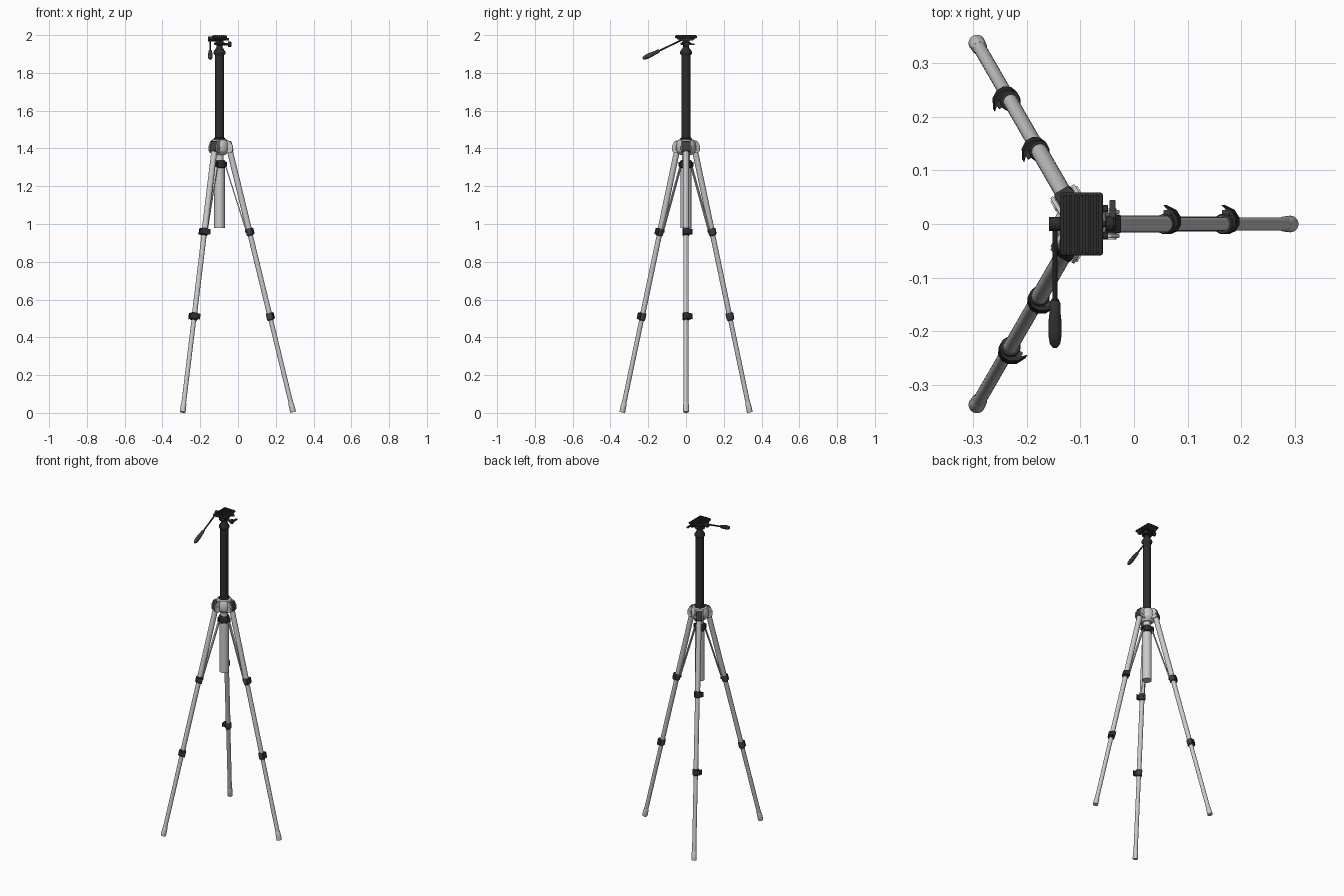
import bpy, bmesh, math
from mathutils import Matrix, Vector

if "Cube" in bpy.data.objects:
    bpy.data.objects.remove(bpy.data.objects["Cube"])

AX = Matrix.Translation((-0.098, 0, 0))   # tripod axis


def material(name, c):
    m = bpy.data.materials.new(name)
    m.diffuse_color = (c, c, c, 1)
    m.use_nodes = True
    m.node_tree.nodes["Principled BSDF"].inputs["Base Color"].default_value = m.diffuse_color
    return m


BLACK = material("black_plastic", 0.025)
DARK = material("dark_plastic", 0.05)


def finish(name, bm, M, mat, bevel=0):
    bmesh.ops.recalc_face_normals(bm, faces=bm.faces)
    me = bpy.data.meshes.new(name)
    bm.to_mesh(me)
    bm.free()
    ob = bpy.data.objects.new(name, me)
    bpy.context.collection.objects.link(ob)
    ob.matrix_world = M
    if mat:
        me.materials.append(mat)
    if bevel:
        b = ob.modifiers.new("bevel", 'BEVEL')
        b.width, b.segments = bevel, 2
    bpy.ops.object.select_all(action='DESELECT')
    ob.select_set(True)
    bpy.context.view_layer.objects.active = ob
    bpy.ops.object.shade_smooth_by_angle(angle=math.radians(35))
    return ob


def lathe(name, profile, M, mat=None, n=24):
    """Closed solid of revolution around local z; profile is (radius, z)."""
    bm = bmesh.new()
    rings = [[bm.verts.new((r * math.cos(2 * math.pi * i / n), r * math.sin(2 * math.pi * i / n), z))
              for i in range(n)] for r, z in profile]
    for a, b in zip(rings, rings[1:]):
        for i in range(n):
            bm.faces.new((a[i], a[(i + 1) % n], b[(i + 1) % n], b[i]))
    bm.faces.new(rings[0])
    bm.faces.new(rings[-1])
    return finish(name, bm, M, mat)


def prism(name, pts, h, M, mat=None, bevel=0):
    """Polygon in local xy, extruded +-h/2 along local z."""
    bm = bmesh.new()
    f = bm.faces.new([bm.verts.new((x, y, -h / 2)) for x, y in pts])
    r = bmesh.ops.extrude_face_region(bm, geom=[f])
    bmesh.ops.translate(bm, vec=(0, 0, h), verts=[v for v in r['geom'] if isinstance(v, bmesh.types.BMVert)])
    return finish(name, bm, M, mat, bevel)


def box(name, size, M, mat=None, bevel=0):
    x, y, z = (s / 2 for s in size)
    return prism(name, [(-x, -y), (x, -y), (x, y), (-x, y)], z * 2, M, mat, bevel)


def tube(name, r, z0, z1, M, mat=None, n=24):
    return lathe(name, [(r, z0), (r, z1)], M, mat, n)


def along(p, d):
    return AX @ Matrix.Translation(p) @ Vector(d).to_track_quat('Z', 'Y').to_matrix().to_4x4()


# centre column
tube("upper_column", 0.024, 1.44, 1.90, AX, BLACK)
tube("lower_column", 0.028, 0.98, 1.31, AX)
tube("column_neck", 0.022, 1.30, 1.40, AX)
lathe("brace_collar", [(0.027, 1.295), (0.032, 1.30), (0.032, 1.33), (0.026, 1.34)], AX, BLACK)

# hub
lathe("hub", [(0.030, 1.365), (0.046, 1.38), (0.050, 1.39), (0.050, 1.43),
              (0.042, 1.445), (0.028, 1.45)], AX)
lathe("hub_ring", [(0.032, 1.44), (0.032, 1.452), (0.026, 1.458)], AX, BLACK)

# three legs
SLOPE = 0.242
LUG = [(0.02, 1.375), (0.058, 1.375), (0.071, 1.388), (0.071, 1.415), (0.055, 1.44), (0.02, 1.445)]
HOOK = [(0, -0.019), (0.016, -0.014), (0.024, -0.002), (0.024, 0.012), (0.015, 0.026), (-0.003, 0.035),
        (0.009, 0.022), (0.015, 0.011), (0.014, 0), (0.008, -0.01)]
for k in range(3):
    R = AX @ Matrix.Rotation(k * 2 * math.pi / 3, 4, 'Z')
    L = R @ Matrix.Translation((0.39, 0, 0.0037)) @ Matrix.Rotation(-math.atan(SLOPE), 4, 'Y')
    p = f"leg_{k + 1}_"
    lathe(p + "foot", [(0.0145, 0), (0.0155, 0.004), (0.0145, 0.045), (0.0125, 0.052)], L)
    tube(p + "lower_tube", 0.0122, 0.04, 0.53, L)
    tube(p + "middle_tube", 0.0136, 0.52, 0.99, L)
    tube(p + "upper_tube", 0.0155, 0.98, 1.43, L)
    # clamps with curled levers
    for t, n in ((0.521, "lower"), (0.982, "upper")):
        lathe(p + n + "_clamp", [(0.016, t - 0.02), (0.019, t - 0.016), (0.019, t + 0.016),
                                 (0.017, t + 0.02)], L, DARK)
        C = L @ Matrix.Translation((0, 0, t))
        prism(p + n + "_lever", HOOK, 0.03, C, BLACK)
        box(p + n + "_clamp_ear", (0.014, 0.012, 0.03), C @ Matrix.Translation((0.004, 0.02, 0)), DARK, 0.002)
    # leg top knuckle, lugs and hinge bolt
    box(p + "knuckle", (0.034, 0.036, 0.056), L @ Matrix.Translation((0.002, 0, 1.446)), DARK, 0.005)
    side = R @ Matrix.Rotation(math.pi / 2, 4, 'X')
    for s in (-1, 1):
        prism(p + "lug", LUG, 0.007, side @ Matrix.Translation((0, 0, s * 0.0225)), None, 0.002)
    tube(p + "hinge_bolt", 0.011, -0.029, 0.029, side @ Matrix.Translation((0.054, 1.403, 0)), None, 16)
    # brace strut
    a, b = Vector((0.030, 0, 1.315)), Vector((0.141, 0, 0.965))
    d = a - b
    B = R @ Matrix.Translation((a + b) / 2) @ Matrix.Rotation(math.atan2(d.x, d.z), 4, 'Y')
    box(p + "brace", (0.006, 0.016, d.length), B)
    box(p + "brace_pivot", (0.018, 0.018, 0.026), R @ Matrix.Translation((0.032, 0, 1.316)), BLACK, 0.003)
    box(p + "brace_foot", (0.018, 0.016, 0.022), R @ Matrix.Translation((0.144, 0, 0.965)), DARK, 0.002)

# pan head
lathe("head_base", [(0.024, 1.892), (0.031, 1.902), (0.031, 1.912), (0.015, 1.938), (0.015, 1.946),
                    (0.030, 1.950), (0.030, 1.958), (0.016, 1.964), (0.016, 1.978)], AX, BLACK)
box("tilt_block", (0.044, 0.036, 0.026), AX @ Matrix.Translation((0, 0, 1.969)), BLACK, 0.004)
prism("plate_cradle", [(-0.036, 1.972), (0.036, 1.972), (0.054, 1.986), (-0.054, 1.986)], 0.070,
      AX @ Matrix(((0, 0, 1, 0), (1, 0, 0, 0), (0, 1, 0, 0), (0, 0, 0, 1))), BLACK)
box("camera_plate", (0.080, 0.117, 0.012), AX @ Matrix.Translation((0, 0, 1.991)), BLACK, 0.004)
for i in range(7):
    box("plate_rib", (0.006, 0.108, 0.004), AX @ Matrix.Translation((-0.03 + i * 0.01, 0, 1.998)), BLACK)

# side knobs
X = (1, 0, 0)
lathe("pan_knob", [(0.006, 0.015), (0.006, 0.045), (0.014, 0.046), (0.014, 0.060), (0.011, 0.064)],
      along((0, 0, 1.952), X), BLACK, 12)
box("knob_lever", (0.012, 0.045, 0.009), AX @ Matrix.Translation((0.058, 0.022, 1.952)), DARK, 0.002)
for y in (-0.022, 0.028):
    tube("plate_knob", 0.007, 0.03, 0.05, along((0, y, 1.978), X), BLACK, 12)

# pan handle
tube("handle_boss", 0.013, -0.060, -0.015, along((0, 0, 1.980), X), BLACK)
H = along((-0.049, 0, 1.985), (0, -1, -0.48))
tube("handle_rod", 0.0045, 0, 0.18, H, BLACK, 12)
lathe("handle_grip", [(0.007, 0.156), (0.010, 0.164), (0.010, 0.180), (0.0125, 0.205),
                      (0.0125, 0.228), (0.010, 0.246), (0.005, 0.254)], H, DARK, 16)
